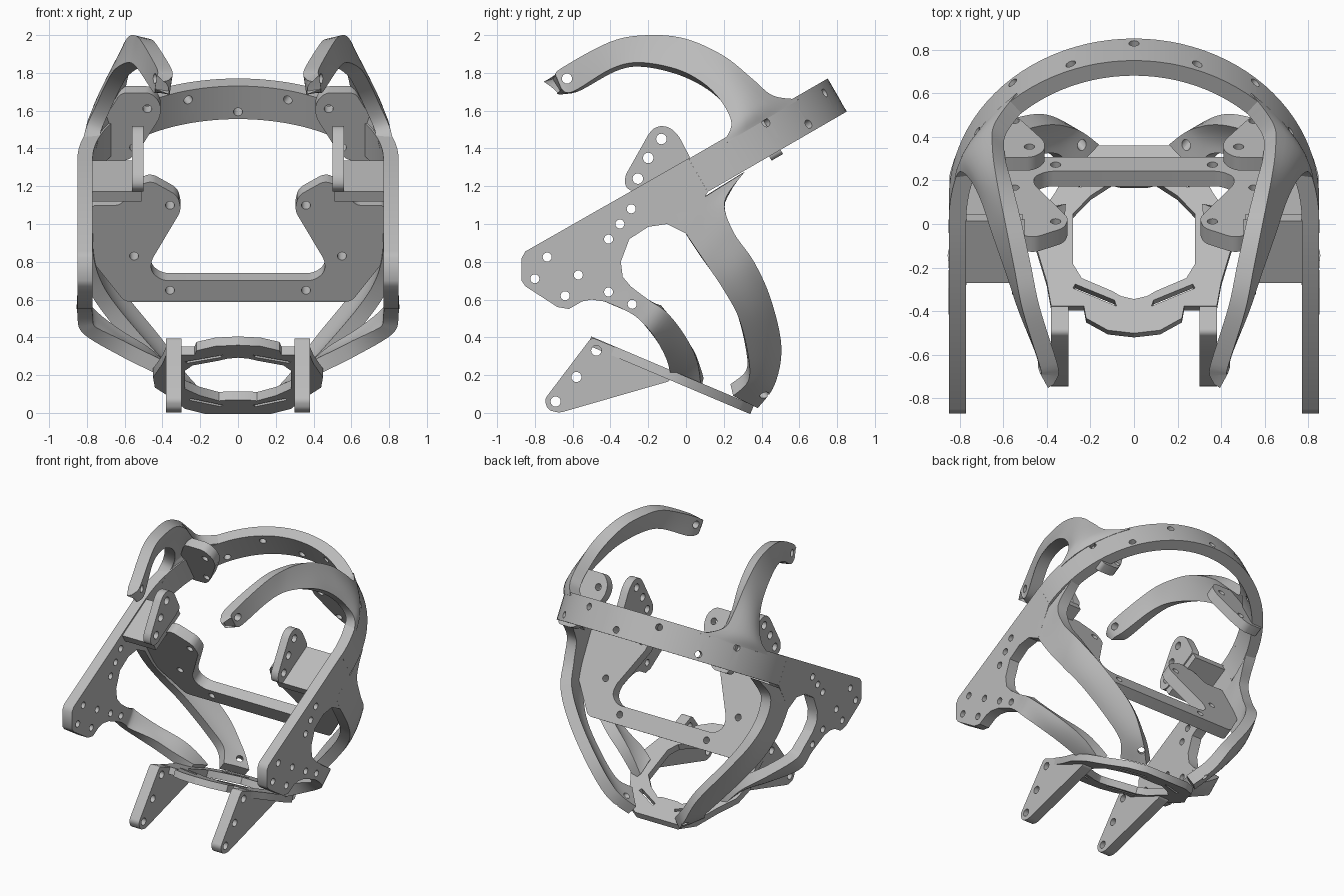
import bpy, bmesh, math
from mathutils import Vector, Matrix

cube = bpy.data.objects.get("Cube")
if cube:
    bpy.data.objects.remove(cube, do_unlink=True)

grey = bpy.data.materials.new("light_grey")
grey.use_nodes = True
COLOUR = (0.5, 0.5, 0.5, 1)
grey.diffuse_color = COLOUR
grey.node_tree.nodes["Principled BSDF"].inputs["Base Color"].default_value = COLOUR

# Directions: band frame is tilted 30 degrees, base plate tilts the other way
X, Y, Z = Vector((1, 0, 0)), Vector((0, 1, 0)), Vector((0, 0, 1))
tilt = math.radians(30)
BU = Vector((0, math.cos(tilt), math.sin(tilt)))
BV = X.cross(BU)
PS = Vector((0, 0.92, -0.39)).normalized()
PN = X.cross(PS)
O = Vector((0, 0, 0))
RADIUS, WALL, CENTRE = 0.85, 0.08, 0.685


def add_object(name, bm):
    bmesh.ops.recalc_face_normals(bm, faces=bm.faces)
    mesh = bpy.data.meshes.new(name)
    bm.to_mesh(mesh)
    bm.free()
    ob = bpy.data.objects.new(name, mesh)
    bpy.context.collection.objects.link(ob)
    mesh.materials.append(grey)
    return ob


def prism(name, pts, u, v, d0, d1, origin=O, r=0.0):
    """Extrude a profile in the u, v plane; r rounds its corners."""
    w = u.cross(v)
    bm = bmesh.new()
    base = bm.faces.new([bm.verts.new(origin + u * a + v * b + w * d0) for a, b in pts])
    top = bmesh.ops.extrude_face_region(bm, geom=[base])["geom"]
    bmesh.ops.translate(bm, vec=w * (d1 - d0), verts=[g for g in top if isinstance(g, bmesh.types.BMVert)])
    if r:
        sides = []
        for e in bm.edges:
            a, b = e.verts
            if abs((a.co - b.co).normalized().dot(w)) > 0.99 and abs(a.co.x) > 0.001:
                sides.append(e)
        bmesh.ops.bevel(bm, geom=sides, offset=r, segments=4, profile=0.5,
                        affect='EDGES', clamp_overlap=True)
    return add_object(name, bm)


def spline(rows, steps=6):
    """Catmull-Rom through rows of numbers."""
    out = []
    for i in range(len(rows) - 1):
        p = [rows[max(i - 1, 0)], rows[i], rows[i + 1], rows[min(i + 2, len(rows) - 1)]]
        for k in range(steps):
            t = k / steps
            out.append([0.5 * (2 * b + (c - a) * t + (2 * a - 5 * b + 4 * c - d) * t * t
                               + (3 * b - a - 3 * c + d) * t ** 3) for a, b, c, d in zip(*p)])
    return out + [list(rows[-1])]


def ribbon(name, rows, across=6):
    """Curved strap; each row is y, z, x of both edges plus an outward bulge."""
    bm = bmesh.new()
    grid = []
    for ya, za, xa, yb, zb, xb, bulge in spline(rows):
        a, b = Vector((xa, ya, za)), Vector((xb, yb, zb))
        grid.append([bm.verts.new(a.lerp(b, k / across) + X * bulge * 4 * (k / across) * (1 - k / across))
                     for k in range(across + 1)])
    for p, q in zip(grid, grid[1:]):
        for k in range(across):
            bm.faces.new((p[k], p[k + 1], q[k + 1], q[k]))
    ob = add_object(name, bm)
    if sum(f.normal.x * f.area for f in ob.data.polygons) < 0:
        ob.data.flip_normals()
    mod = ob.modifiers.new("thickness", 'SOLIDIFY')
    mod.thickness, mod.offset = WALL, -1
    return ob


def cut(ob, cutter):
    cutter.hide_render = True
    mod = ob.modifiers.new("cut", 'BOOLEAN')
    mod.operation, mod.solver, mod.object = 'DIFFERENCE', 'EXACT', cutter


def drill(ob, holes, r=0.024):
    """Holes are pairs of point and direction."""
    bm = bmesh.new()
    for point, axis in holes:
        turn = axis.to_track_quat('Z', 'Y').to_matrix().to_4x4()
        bmesh.ops.create_cone(bm, cap_ends=True, segments=16, radius1=r, radius2=r,
                              depth=0.26, matrix=Matrix.Translation(point) @ turn)
    cut(ob, add_object("hole_cutter", bm))


def finish(ob, mirror=True):
    """Apply modifiers, mirror to the other side and shade."""
    if mirror:
        mod = ob.modifiers.new("mirror", 'MIRROR')
        mod.use_clip = False
    bpy.context.view_layer.update()
    mesh = bpy.data.meshes.new_from_object(ob.evaluated_get(bpy.context.evaluated_depsgraph_get()))
    cutters = [m.object for m in ob.modifiers if m.type == 'BOOLEAN']
    ob.modifiers.clear()
    ob.data = mesh
    for c in cutters:
        bpy.data.objects.remove(c, do_unlink=True)
    bpy.ops.object.select_all(action='DESELECT')
    ob.select_set(True)
    bpy.context.view_layer.objects.active = ob
    bpy.ops.object.shade_smooth_by_angle(angle=math.radians(35))


def side_holes(x, spots):
    return [(Vector((x, y, z)), X) for y, z in spots]


# Rear band: half ring in the tilted frame
steps = 48
arc = [(math.cos(math.pi * i / steps), math.sin(math.pi * i / steps)) for i in range(steps + 1)]
ring = [(RADIUS * c, CENTRE + RADIUS * s) for c, s in arc]
ring += [((RADIUS - WALL) * c, CENTRE + (RADIUS - WALL) * s) for c, s in reversed(arc)]
band = prism("rear_band", ring, X, BU, 0.956, 1.158)
band_holes = []
for degrees, v in ((0, 1.0), (20, 1.1), (41, 1.0), (58, 1.12)):
    for sign in ((1, -1) if degrees else (1,)):
        a = math.radians(degrees) * sign
        out = X * math.sin(a) + BU * math.cos(a)
        band_holes.append((BU * CENTRE + BV * v + out * 0.81, out))
drill(band, band_holes)
finish(band, mirror=False)

# Flat side plates
plate = prism("side_plate", [
    (-.85, .855), (-.87, .82), (-.87, .70), (-.85, .67), (-.68, .56), (-.62, .55), (-.55, .59),
    (-.5, .6), (-.4, .585), (-.28, .655), (-.335, .72), (-.345, .8), (-.3, .92), (-.2, .985),
    (-.1, 1.0), (0, .95), (.115, 1.17), (.013, 1.347)], Y, Z, RADIUS - WALL, RADIUS)
drill(plate, side_holes(0.81, [(-.8, .71), (-.735, .825), (-.64, .62), (-.57, .73), (-.41, .64),
                               (-.41, .92), (-.35, 1.0), (-.29, 1.08)]))
finish(plate)

# Upper arms that sweep forward over the top
arm = ribbon("upper_arm", [
    (-.66, 1.715, .44, -.69, 1.785, .43, 0), (-.6, 1.70, .45, -.66, 1.825, .43, 0),
    (-.4, 1.82, .53, -.4, 1.965, .51, 0), (-.25, 1.855, .58, -.2, 2.0, .55, 0),
    (-.05, 1.82, .65, 0, 1.98, .59, 0), (.1, 1.74, .70, .2, 1.89, .63, .01),
    (.2, 1.63, .75, .35, 1.77, .65, .03), (.24, 1.52, .80, .46, 1.68, .64, .04),
    (.18, 1.41, .83, .6, 1.66, .54, .06)])
drill(arm, side_holes(0.4, [(-.63, 1.77)]), 0.027)
finish(arm)

# Rear legs curving down under the frame
leg = ribbon("rear_leg", [
    (-.05, 1.05, .85, .31, 1.275, .82, .01), (0, .95, .85, .205, 1.12, .845, 0),
    (.1, .8, .84, .25, .96, .84, 0), (.2, .65, .79, .36, .8, .79, .01),
    (.28, .5, .69, .45, .6, .65, .02), (.33, .3, .52, .505, .35, .45, .02),
    (.33, .17, .40, .47, .15, .32, .01), (.25, .09, .33, .38, .025, .21, 0)])
drill(leg, [(Vector((.27, .40, .11)), Vector((.5, .6, -.6)))])
finish(leg)

# Front struts from the side plates to the base
strut = ribbon("front_strut", [
    (-.43, .59, .85, -.32, .69, .85, 0), (-.28, .52, .85, -.2, .6, .85, 0),
    (-.18, .42, .82, -.1, .53, .84, 0), (-.11, .3, .62, 0, .4, .68, .02),
    (-.085, .22, .46, .06, .27, .50, .01), (-.07, .17, .37, .08, .13, .37, 0)])
drill(strut, side_holes(0.81, [(-.285, .575)]))
finish(strut)

# Tilted cross panel with ears
panel = prism("cross_panel", [
    (0, .39), (.6, .39), (.78, .65), (.78, .98), (.62, .98), (.57, 1.08), (.46, 1.13), (.32, 1.04),
    (.30, .95), (.46, .64), (.46, .57), (.40, .52), (0, .52)], X, BV, -.58, -.5, r=0.03)
drill(panel, [(X * x + BU * .54 + BV * v, BU) for x, v in ((.36, .46), (.36, .98), (.55, .67))])
finish(panel)

# Upper pads behind the arms
pad = prism("upper_pad", [(.71, .93), (.58, .93), (.52, 1.0), (.41, 1.2), (.41, 1.28), (.46, 1.345),
                          (.62, 1.345), (.70, 1.2)], X, BV, -1.13, -1.06, r=0.03)
drill(pad, [(X * x + BU * 1.1 + BV * v, BU) for x, v in ((.48, 1.247), (.55, 1.01))])
finish(pad)

# Inner brackets: a foot and an upright tab
foot = prism("bracket_foot", [(.8, .35), (.8, .68), (.51, .68), (.51, .35)], X, BU, 1.09, 1.15)
finish(foot)
tab = prism("bracket_tab", [(-.325, 1.25), (-.32, 1.19), (-.26, 1.165), (.03, 1.335), (-.04, 1.47),
                            (-.09, 1.515), (-.15, 1.52), (-.19, 1.49)], Y, Z, .5, .56, r=0.03)
drill(tab, side_holes(0.53, [(-.13, 1.45), (-.2, 1.35), (-.255, 1.24)]), 0.028)
finish(tab)

# Base plate with its opening and slots
base_at = Vector((0, 0, .165))
base = prism("base_plate", [
    (0, .38), (.17, .38), (.28, .31), (.36, .15), (.44, .02), (.45, -.12), (.40, -.3), (.38, -.42),
    (.23, -.42), (.22, -.48), (.12, -.54), (0, -.555), (0, -.385), (.06, -.37), (.1, -.345),
    (.24, -.28), (.28, -.21), (.28, .04), (.2, .13), (.1, .2), (.06, .19), (0, .19)],
    X, PS, -.025, .025, origin=base_at)
for slot in ([(.08, -.42), (.28, -.33), (.27, -.31), (.09, -.39)],
             [(.08, .26), (.25, .17), (.26, .19), (.09, .28)]):
    cut(base, prism("slot_cutter", slot, X, PS, -.2, .2, origin=base_at))
finish(base)

# Fork plates at the front of the base
fork = prism("fork_plate", [(-.5, .4), (-.08, .225), (-.08, .17), (-.67, 0), (-.73, .015), (-.75, .07)],
             Y, Z, .3, .38, r=0.02)
drill(fork, side_holes(0.34, [(-.69, .06), (-.58, .19), (-.475, .33)]), 0.027)
finish(fork)
